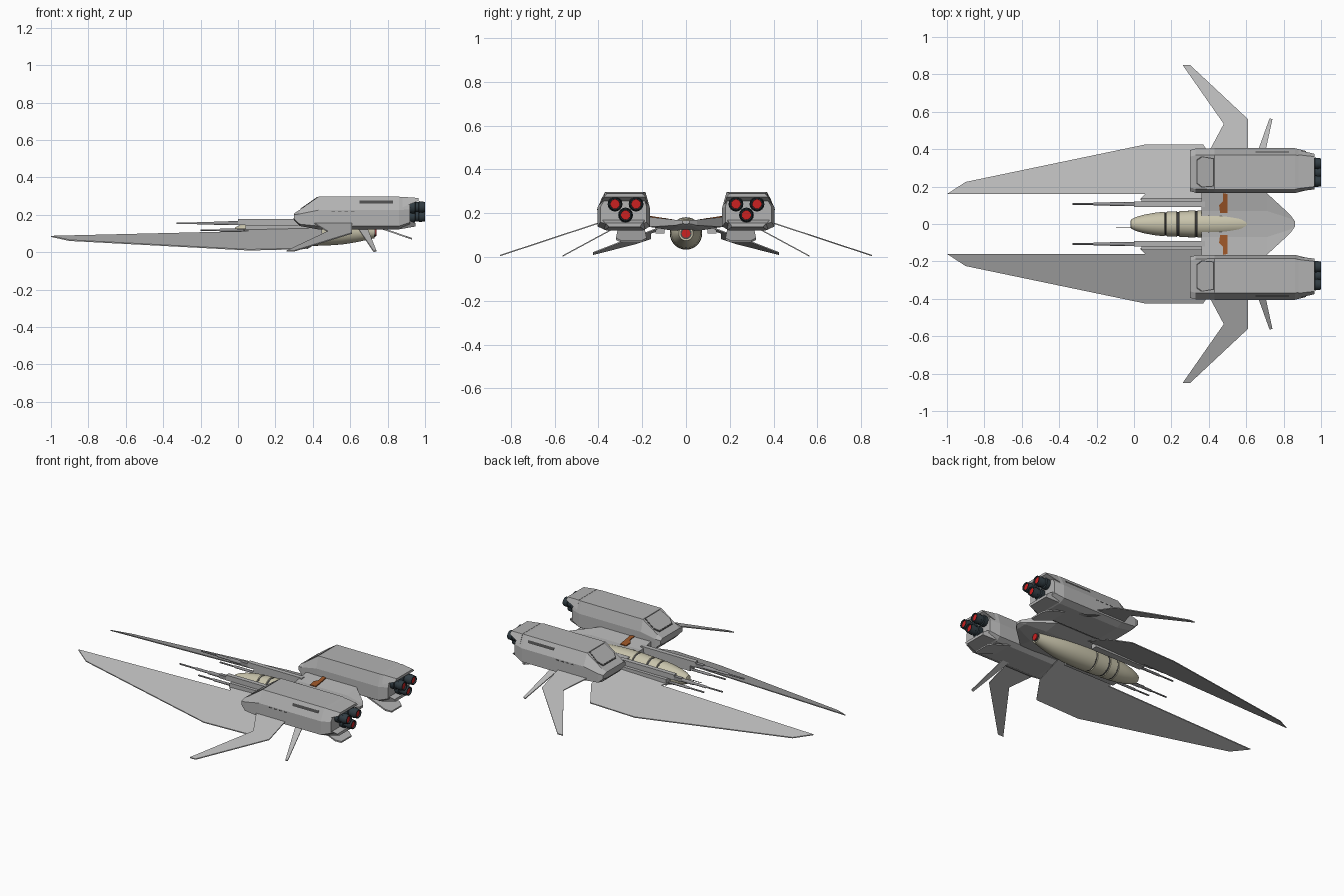
import bpy
import bmesh
from math import sin, cos, tau, radians

cube = bpy.data.objects.get("Cube")
if cube:
    bpy.data.objects.remove(cube, do_unlink=True)


def material(name, r, g, b):
    mat = bpy.data.materials.new(name)
    mat.use_nodes = True
    mat.diffuse_color = (r, g, b, 1)
    shader = mat.node_tree.nodes["Principled BSDF"]
    shader.inputs["Base Color"].default_value = (r, g, b, 1)
    shader.inputs["Roughness"].default_value = 0.6
    return mat


hull_grey = material("hull grey", 0.45, 0.45, 0.45)
wing_grey = material("wing grey", 0.48, 0.48, 0.48)
gun_grey = material("gun grey", 0.28, 0.28, 0.29)
seam_grey = material("seam dark grey", 0.07, 0.07, 0.07)
cream = material("cream", 0.58, 0.55, 0.41)
engine_dark = material("engine dark", 0.03, 0.045, 0.055)
glow_red = material("exhaust red", 0.6, 0.015, 0.015)
rust = material("rust orange", 0.32, 0.09, 0.02)


def build(name, verts, faces, mats, mirror=False, smooth=False):
    """Make a mesh object, optionally mirrored across the centre line."""
    mesh = bpy.data.meshes.new(name)
    mesh.from_pydata(verts, [], faces)
    bm = bmesh.new()
    bm.from_mesh(mesh)
    bmesh.ops.recalc_face_normals(bm, faces=bm.faces)
    bm.to_mesh(mesh)
    bm.free()
    obj = bpy.data.objects.new(name, mesh)
    bpy.context.collection.objects.link(obj)
    for mat in mats:
        mesh.materials.append(mat)
    if mirror:
        mod = obj.modifiers.new("mirror", "MIRROR")
        mod.use_axis = (False, True, False)
        mod.use_mirror_merge = False
    if smooth:
        bpy.ops.object.select_all(action="DESELECT")
        obj.select_set(True)
        bpy.context.view_layer.objects.active = obj
        bpy.ops.object.shade_smooth_by_angle(angle=radians(35))
    return obj


def loft(name, rings, mats, **options):
    """Skin a list of equal rings and cap both ends."""
    n = len(rings[0])
    verts = [p for ring in rings for p in ring]
    faces = [tuple(range(n)), tuple(range(len(verts) - n, len(verts)))]
    for k in range(len(rings) - 1):
        for i in range(n):
            j = (i + 1) % n
            faces.append((k * n + i, k * n + j, k * n + n + j, k * n + n + i))
    return build(name, verts, faces, mats, **options)


def plate(name, outline, height, mat, thick=0.006, mirror=True):
    """Thin sheet over a top-down outline, its height given by a rule."""
    top = [(x, y, height(x, y) + thick / 2) for x, y in outline]
    bottom = [(x, y, z - thick) for x, y, z in top]
    return loft(name, [top, bottom], [mat], mirror=mirror)


def lathe(name, profile, y, z, mats, sides=16, mirror=True):
    """Turn (x, radius) pairs about a lengthwise axis."""
    circle = [(cos(tau * i / sides), sin(tau * i / sides)) for i in range(sides)]
    rings = [[(x, y + r * c, z + r * s) for c, s in circle] for x, r in profile]
    return loft(name, rings, mats, mirror=mirror, smooth=True)


def box(name, x0, x1, y0, y1, z0, z1, mat):
    outline = [(x0, y0), (x1, y0), (x1, y1), (x0, y1)]
    return plate(name, outline, lambda x, y: (z0 + z1) / 2, mat, thick=z1 - z0)


# Long forward wings, drooping outward
plate("main_wings",
      [(-1, 0.16), (-0.9, 0.225), (0.06, 0.425), (0.37, 0.425), (0.45, 0.3),
       (0.45, 0.13), (0.03, 0.13), (0.06, 0.16)],
      lambda x, y: 0.168 - 0.37 * y + 0.024 * x, wing_grey)

# Swept side fins and the small tail spikes
plate("side_fins",
      [(0.26, 0.85), (0.3, 0.85), (0.61, 0.56), (0.61, 0.33), (0.37, 0.33), (0.48, 0.535)],
      lambda x, y: 0.287 - 0.33 * y, wing_grey)
plate("tail_spikes", [(0.725, 0.565), (0.74, 0.56), (0.69, 0.33), (0.64, 0.33)],
      lambda x, y: 0.309 - 0.54 * y, wing_grey)


# Faceted engine pods
def pod_ring(x, inner, outer, top, mid, low, bottom):
    return [(x, inner + 0.02, top), (x, outer - 0.035, top), (x, outer, mid),
            (x, outer, low), (x, outer - 0.04, bottom), (x, inner + 0.03, bottom),
            (x, inner, low), (x, inner, mid)]


full = (0.165, 0.405, 0.297, 0.225, 0.14, 0.122)
loft("engine_pods", [
    pod_ring(0.3, 0.175, 0.395, 0.208, 0.2, 0.178, 0.17),
    pod_ring(0.33, 0.167, 0.403, 0.227, 0.205, 0.15, 0.14),
    pod_ring(0.43, *full),
    pod_ring(0.86, *full),
    pod_ring(0.92, 0.18, 0.39, 0.29, 0.23, 0.16, 0.145),
], [hull_grey], mirror=True)

# Lips above and below the nozzles
loft("upper_tail_lips", [
    [(0.88, 0.19, 0.296), (0.88, 0.37, 0.296), (0.88, 0.395, 0.24), (0.88, 0.175, 0.24)],
    [(0.965, 0.2, 0.29), (0.965, 0.36, 0.29), (0.965, 0.375, 0.275), (0.965, 0.185, 0.275)],
], [hull_grey], mirror=True)
loft("lower_tail_lips", [
    [(0.87, 0.17, 0.19), (0.87, 0.4, 0.19), (0.87, 0.37, 0.124), (0.87, 0.19, 0.124)],
    [(0.95, 0.2, 0.155), (0.95, 0.37, 0.155), (0.95, 0.35, 0.138), (0.95, 0.21, 0.138)],
], [hull_grey], mirror=True)

# Hinged flaps below the pod tails
plate("tail_flaps", [(0.76, 0.19), (0.9, 0.18), (0.93, 0.2), (0.93, 0.3), (0.9, 0.32), (0.76, 0.31)],
      lambda x, y: 0.13 - 0.34 * (x - 0.76), hull_grey, thick=0.009)


# Sloped pod windows: dark frame with a grey pane on top
def slope(x, y):
    return 0.227 + 0.7 * (x - 0.33)


def window(x0, x1, edge):
    return [(x0, 0.215 + edge), (x0, 0.345 - edge), (x0 + 0.025, 0.362 - edge),
            (x1, 0.352 - edge), (x1, 0.2 + edge), (x0 + 0.025, 0.195 + edge)]


plate("window_frames", window(0.335, 0.428, 0), slope, seam_grey, thick=0.004)
plate("window_panes", window(0.34, 0.423, 0.005), slope, hull_grey, thick=0.007)

# Dark slots and seam marks on the pods
plate("pod_slots", [(0.65, 0.382), (0.83, 0.382), (0.83, 0.388), (0.65, 0.388)],
      lambda x, y: 0.297 - 2.1 * (y - 0.37), seam_grey, thick=0.008)
for i in range(4):
    start = 0.5 + 0.035 * i
    box("pod_side_mark", start, start + 0.018, 0.403, 0.407, 0.215, 0.219, seam_grey)

# Three nozzles in each pod
for y, z in ((0.228, 0.242), (0.324, 0.242), (0.276, 0.192)):
    lathe("nozzle", [(0.89, 0.028), (0.93, 0.034), (0.945, 0.034), (0.948, 0.027),
                     (0.965, 0.027), (0.968, 0.031), (1, 0.027), (1, 0.022), (0.985, 0.02)],
          y, z, [engine_dark])
    lathe("nozzle_glow", [(0.98, 0.021), (0.992, 0.021)], y, z, [glow_red])


# Central deck joining the pods, tapering to a blunt tail
def deck_ring(x, width, edge, under):
    flat = min(0.07, width * 0.6)
    upper = [(x, -width, edge), (x, -flat, 0.167), (x, flat, 0.167), (x, width, edge)]
    lower = [(x, width, edge - under), (x, flat, 0.167 - under),
             (x, -flat, 0.167 - under), (x, -width, edge - under)]
    return upper + lower


loft("central_deck", [
    deck_ring(0.36, 0.18, 0.185, 0.035),
    deck_ring(0.61, 0.18, 0.185, 0.045),
    deck_ring(0.71, 0.165, 0.183, 0.045),
    deck_ring(0.835, 0.05, 0.17, 0.025),
    deck_ring(0.86, 0.015, 0.168, 0.015),
], [hull_grey])
plate("deck_stripes", [(0.46, 0.06), (0.5, 0.06), (0.5, 0.16), (0.475, 0.165), (0.475, 0.12), (0.455, 0.1)],
      lambda x, y: 0.169 + 0.17 * max(0, y - 0.07), rust)

# Cream crew capsule with dark seam bands
bands = [(0.165, 0.172), (0.23, 0.24), (0.33, 0.337)]
profile = [(-0.02, 0.012), (-0.015, 0.025), (0.01, 0.037), (0.05, 0.049), (0.11, 0.06)]
for start, end in bands:
    radius = 0.058 + 0.045 * start
    profile += [(start - 0.003, radius), (start, radius - 0.004),
                (end, radius - 0.004), (end + 0.003, radius)]
profile += [(0.4, 0.074), (0.48, 0.072), (0.56, 0.066), (0.63, 0.055), (0.69, 0.042), (0.73, 0.033)]
capsule = lathe("crew_capsule", profile, 0, 0.108, [cream, seam_grey], sides=32, mirror=False)
for face in capsule.data.polygons:
    if any(start < face.center.x < end for start, end in bands):
        face.material_index = 1
lathe("capsule_exhaust_rim", [(0.72, 0.026), (0.735, 0.026)], 0, 0.108, [seam_grey], mirror=False)
lathe("capsule_exhaust", [(0.72, 0.02), (0.74, 0.02)], 0, 0.108, [glow_red], mirror=False)
lathe("nose_probe", [(-0.095, 0.002), (0.02, 0.002)], -0.02, 0.1, [seam_grey], sides=6, mirror=False)

# Twin guns on each side of the capsule
lathe("upper_barrels", [(-0.33, 0.005), (-0.22, 0.005), (-0.215, 0.008), (-0.13, 0.008),
                        (-0.125, 0.011), (0.02, 0.011)], 0.107, 0.155, [gun_grey], sides=10)
lathe("lower_barrels", [(-0.2, 0.005), (-0.1, 0.005), (-0.095, 0.008), (0.1, 0.008)],
      0.107, 0.118, [gun_grey], sides=10)
box("gun_bodies", 0, 0.38, 0.092, 0.12, 0.145, 0.178, hull_grey)
box("gun_sleeves", -0.05, 0.02, 0.096, 0.118, 0.145, 0.167, gun_grey)
box("gun_mounts", 0.04, 0.4, 0.098, 0.14, 0.108, 0.146, hull_grey)
